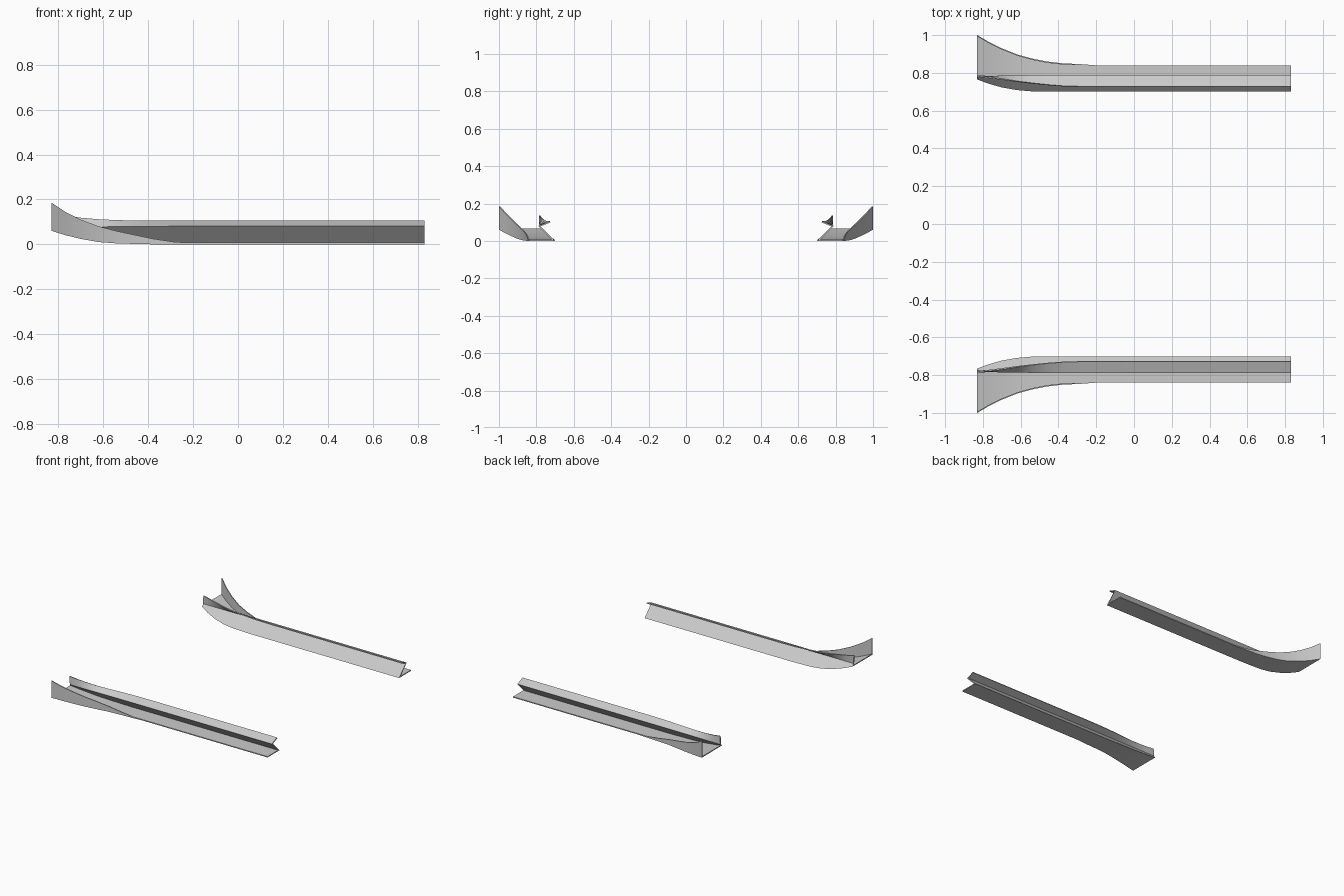
import bpy, bmesh, math
from mathutils import Vector

if "Cube" in bpy.data.objects:
    bpy.data.objects.remove(bpy.data.objects["Cube"])

TH = 0.007  # sheet thickness

# Stations along the rail: x, outer y, wall top z, floor z, inner y, flange tip y, flange tip z
STATIONS = [
    (-0.83, 1.000, 0.185, 0.060, 0.765, 0.779, 0.137),
    (-0.77, 0.965, 0.145, 0.041, 0.743, 0.772, 0.126),
    (-0.70, 0.930, 0.110, 0.024, 0.723, 0.763, 0.116),
    (-0.62, 0.898, 0.080, 0.010, 0.709, 0.752, 0.107),
    (-0.54, 0.876, 0.059, 0.004, 0.702, 0.743, 0.102),
    (-0.46, 0.860, 0.042, 0.002, 0.701, 0.735, 0.100),
    (-0.38, 0.851, 0.025, 0.000, 0.701, 0.729, 0.099),
    (-0.28, 0.846, 0.010, 0.000, 0.701, 0.726, 0.099),
    (-0.20, 0.840, TH, 0.000, 0.701, 0.725, 0.099),
    (0.83, 0.840, TH, 0.000, 0.701, 0.725, 0.099),
]


def thick_section(pts):
    """Close an open polyline into a sheet-metal section with mitred corners."""
    dirs = [(b - a).normalized() for a, b in zip(pts, pts[1:])]
    norms = [Vector((d.y, -d.x)) for d in dirs]
    inner = []
    for i, p in enumerate(pts):
        n0, n1 = norms[max(i - 1, 0)], norms[min(i, len(norms) - 1)]
        inner.append(p + (n0 + n1) * (TH / (1 + n0.dot(n1))))
    return pts + inner[::-1]


def make_rail(name, side):
    bm = bmesh.new()
    rings = []
    for x, yo, zw, zb, yi, yf, zf in STATIONS:
        # flared wall, floor flange, leaning web, folded top flange
        sec = thick_section([Vector(p) for p in
                             ((yo, zw), (yo, zb), (yi, zb), (0.777, 0.078), (yf, zf))])
        rings.append([bm.verts.new((x, side * p.x, p.y)) for p in sec])
    n = len(rings[0])
    for a, b in zip(rings, rings[1:]):
        for i in range(n):
            j = (i + 1) % n
            bm.faces.new((a[i], a[j], b[j], b[i]))
    # end caps as strips across the thickness
    for r in (rings[0], rings[-1]):
        for i in range(n // 2 - 1):
            bm.faces.new((r[i], r[i + 1], r[n - 2 - i], r[n - 1 - i]))
    bmesh.ops.remove_doubles(bm, verts=bm.verts, dist=1e-5)
    bmesh.ops.recalc_face_normals(bm, faces=bm.faces)
    me = bpy.data.meshes.new(name)
    bm.to_mesh(me)
    bm.free()
    ob = bpy.data.objects.new(name, me)
    bpy.context.collection.objects.link(ob)
    bpy.ops.object.select_all(action='DESELECT')
    ob.select_set(True)
    bpy.context.view_layer.objects.active = ob
    bpy.ops.object.shade_smooth_by_angle(angle=math.radians(30))


# Mirrored pair of rails
make_rail("back_rail", 1)
make_rail("front_rail", -1)
